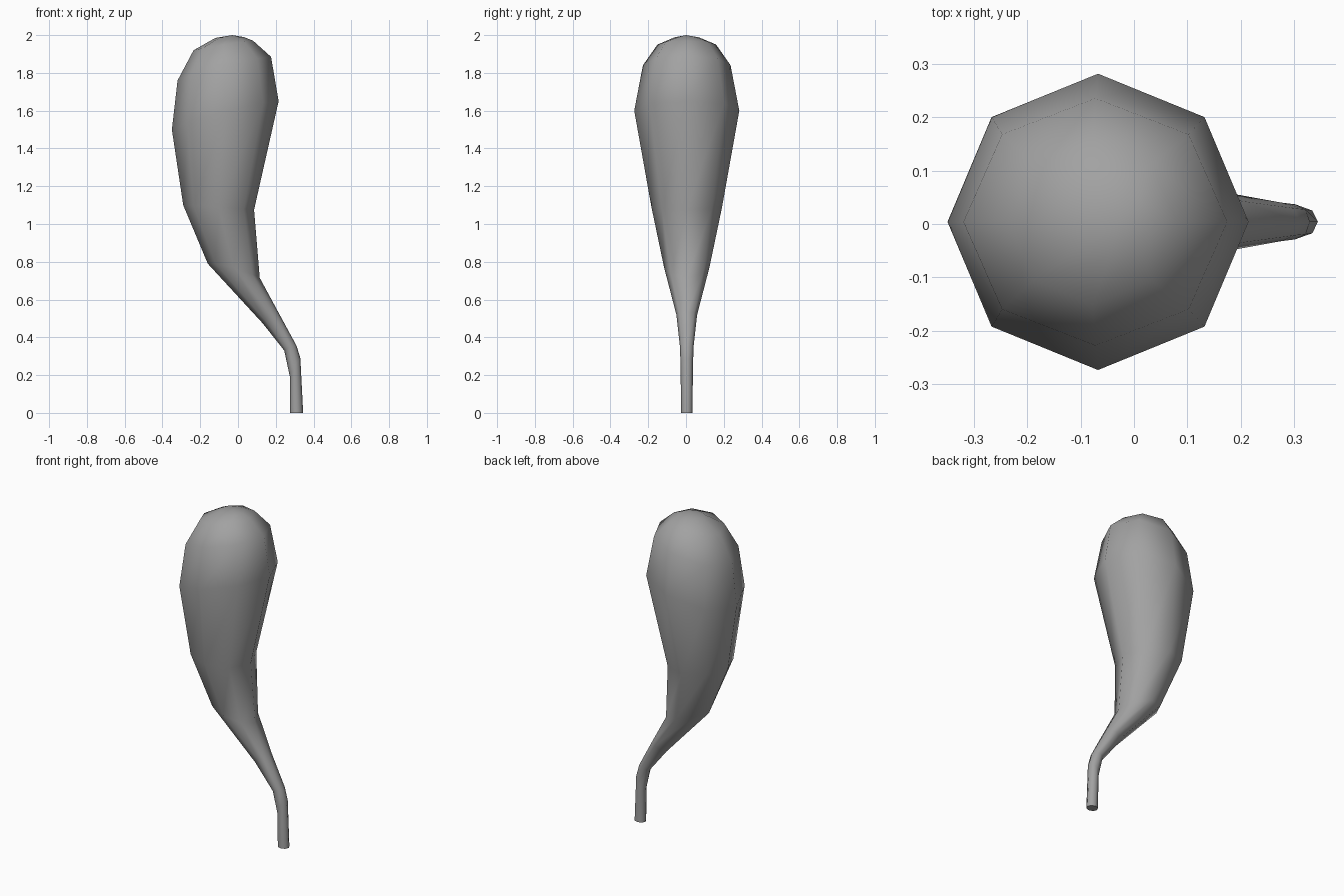
import bpy
import bmesh
import math
from mathutils import Vector

if "Cube" in bpy.data.objects:
    bpy.data.objects.remove(bpy.data.objects["Cube"], do_unlink=True)

SIDES = 8

# Cross-sections: left x, z, right x, z, half depth, height at the depth extremes
SECTIONS = [
    (0.275, 0.00, 0.345, 0.00, 0.030, 0.00),
    (0.275, 0.19, 0.33, 0.29, 0.033, 0.25),
    (0.245, 0.33, 0.31, 0.355, 0.036, 0.35),
    (0.13, 0.475, 0.215, 0.53, 0.055, 0.52),
    (-0.16, 0.79, 0.115, 0.715, 0.120, 0.77),
    (-0.29, 1.10, 0.085, 1.075, 0.187, 1.09),
    (-0.35, 1.50, 0.215, 1.65, 0.278, 1.60),
    (-0.32, 1.76, 0.175, 1.885, 0.232, 1.84),
    (-0.235, 1.92, 0.08, 1.97, 0.155, 1.95),
    (-0.12, 1.985, 0.03, 1.99, 0.065, 1.988),
]


def add_ring(bm, section):
    """Tilted ring whose sides follow the left and right outlines."""
    lx, lz, rx, rz, depth, mid_z = section
    verts = []
    for i in range(SIDES):
        a = 2 * math.pi * i / SIDES
        c, s = math.cos(a), math.sin(a)
        end_z = (lz + rz) / 2
        x = (lx + rx) / 2 + c * (rx - lx) / 2
        z = end_z + c * (rz - lz) / 2 + s * s * (mid_z - end_z)
        verts.append(bm.verts.new(Vector((x, 0.004 + s * depth, z))))
    return verts


# Bulbous body tapering into a bent stalk
bm = bmesh.new()
rings = [add_ring(bm, section) for section in SECTIONS]
for low, high in zip(rings, rings[1:]):
    for i in range(SIDES):
        j = (i + 1) % SIDES
        bm.faces.new((low[i], low[j], high[j], high[i]))
bm.faces.new(rings[0][::-1])

# Rounded tip
tip = bm.verts.new((-0.03, 0, 2.0))
for i in range(SIDES):
    bm.faces.new((rings[-1][i], rings[-1][(i + 1) % SIDES], tip))
bmesh.ops.recalc_face_normals(bm, faces=bm.faces)

mesh = bpy.data.meshes.new("curved_bulb")
bm.to_mesh(mesh)
bm.free()
bulb = bpy.data.objects.new("curved_bulb", mesh)
bpy.context.collection.objects.link(bulb)

# Plain grey surface
grey = bpy.data.materials.new("plain_grey")
grey.use_nodes = True
colour = (0.36, 0.36, 0.36, 1)
grey.diffuse_color = colour
grey.node_tree.nodes["Principled BSDF"].inputs["Base Color"].default_value = colour
mesh.materials.append(grey)

# Smooth sides with a crisp base edge
bpy.ops.object.select_all(action="DESELECT")
bulb.select_set(True)
bpy.context.view_layer.objects.active = bulb
bpy.ops.object.shade_smooth_by_angle(angle=math.radians(65))
